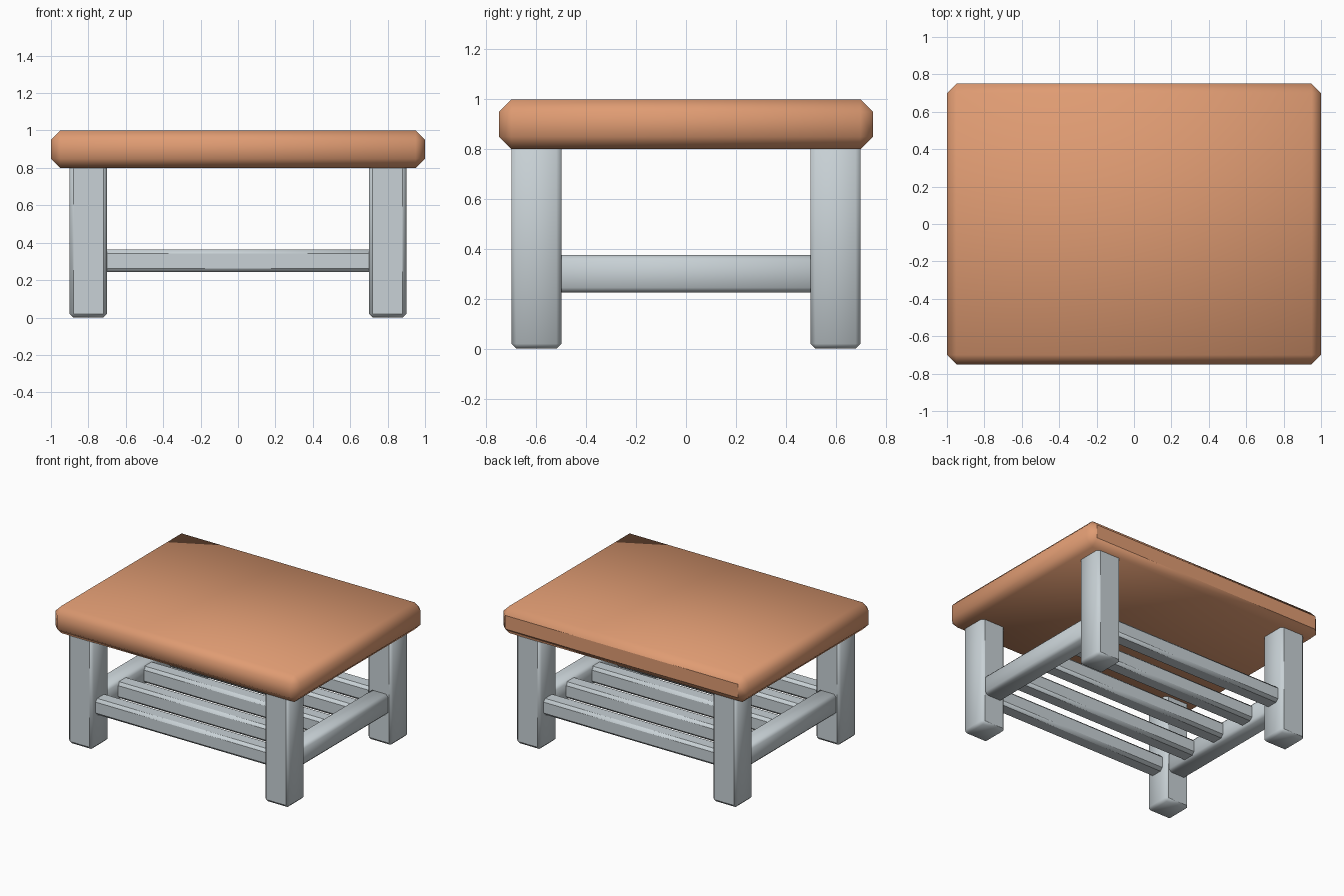
import bpy, bmesh
from mathutils import Vector

if "Cube" in bpy.data.objects:
    bpy.data.objects.remove(bpy.data.objects["Cube"])


def material(name, rgb):
    m = bpy.data.materials.new(name)
    m.diffuse_color = (*rgb, 1.0)
    m.use_nodes = True
    m.node_tree.nodes["Principled BSDF"].inputs["Base Color"].default_value = m.diffuse_color
    return m


WOOD = material("warm tan", (0.74, 0.33, 0.17))
GREY = material("pale grey", (0.58, 0.64, 0.67))


def block(name, lo, hi, bevel, mat, flat):
    """Chamfered box between two corners; flat(normal) picks the flat-shaded faces."""
    lo, hi = Vector(lo), Vector(hi)
    bm = bmesh.new()
    bmesh.ops.create_cube(bm, size=1.0)
    size = hi - lo
    for v in bm.verts:
        v.co = Vector((v.co.x * size.x, v.co.y * size.y, v.co.z * size.z))
    bmesh.ops.bevel(bm, geom=bm.edges[:], offset=bevel, segments=1,
                    affect='EDGES', profile=0.5)
    bm.normal_update()
    for f in bm.faces:
        f.smooth = not flat(f.normal)
    me = bpy.data.meshes.new(name)
    bm.to_mesh(me)
    bm.free()
    me.materials.append(mat)
    ob = bpy.data.objects.new(name, me)
    ob.location = (lo + hi) / 2
    bpy.context.collection.objects.link(ob)
    return ob


# Table top: soft shading, with a crisp back edge face
block("table_top", (-1, -0.75, 0.8), (1, 0.75, 1.0), 0.05, WOOD,
      lambda n: n.y > 0.9)

# Legs, tops tucked into the table top
for sx, side in ((-1, "left"), (1, "right")):
    for sy, end in ((-1, "front"), (1, "back")):
        x, y = 0.8 * sx, 0.6 * sy
        block(f"{end}_{side}_leg", (x - 0.1, y - 0.1, 0), (x + 0.1, y + 0.1, 0.85),
              0.02, GREY, lambda n: abs(n.y) > 0.9)

    # Side rail joining the front and back legs
    block(f"{side}_rail", (0.8 * sx - 0.075, -0.55, 0.225),
          (0.8 * sx + 0.075, 0.55, 0.375), 0.02, GREY, lambda n: False)

# Shelf slats, the outer two running between the legs
for i in range(5):
    y = -0.6 + 0.3 * i
    block(f"shelf_slat_{i + 1}", (-0.76, y - 0.06, 0.243), (0.76, y + 0.06, 0.363),
          0.02, GREY, lambda n: abs(n.y) > 0.9 or abs(n.z) > 0.9)
